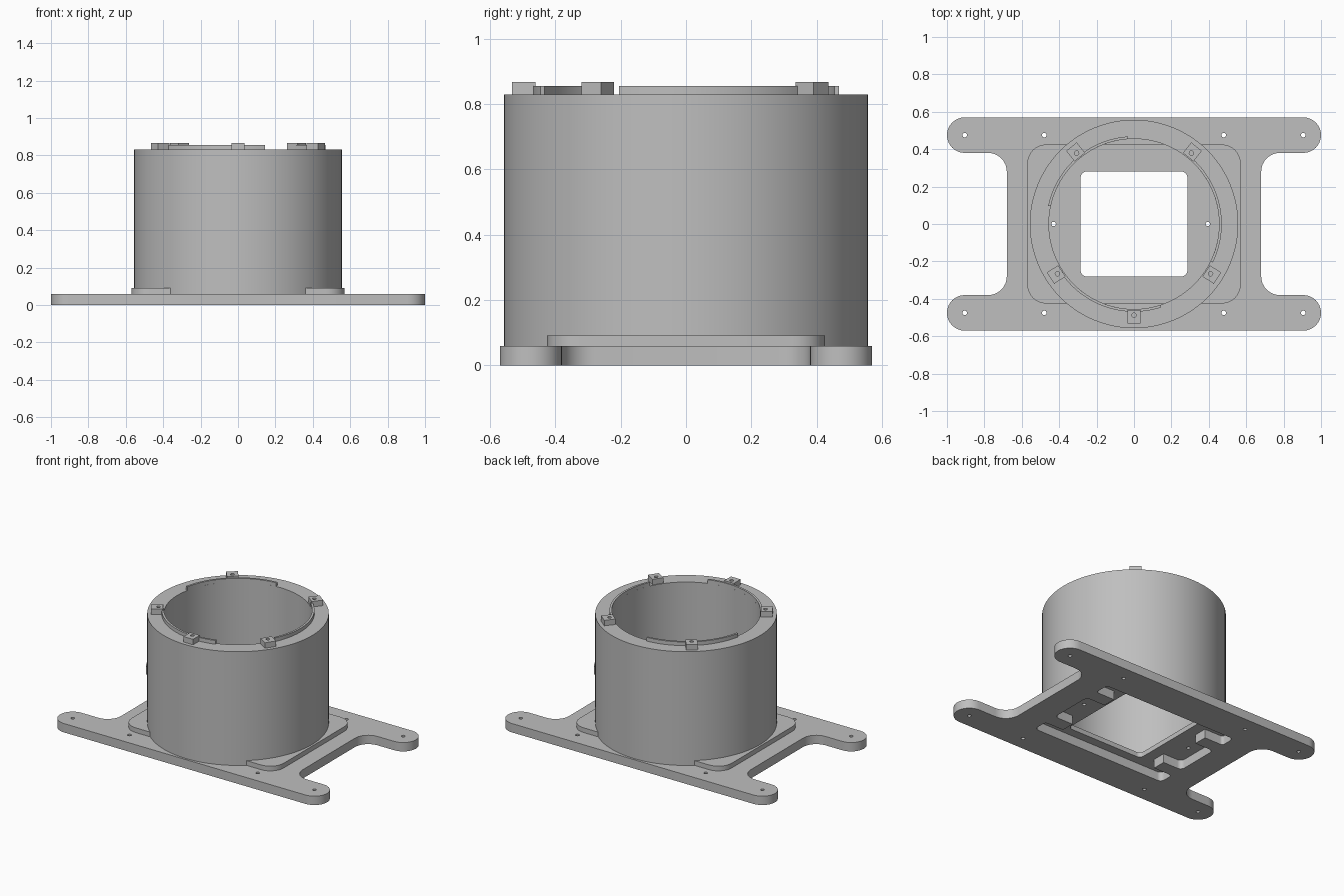
import bpy, bmesh
from math import cos, sin, pi, radians
from mathutils import Vector, Matrix

cube = bpy.data.objects.get("Cube")
if cube:
    bpy.data.objects.remove(cube, do_unlink=True)

# One flat colour
grey = bpy.data.materials.new("plain_grey")
grey.use_nodes = True
COLOUR = (0.52, 0.52, 0.52, 1)
grey.diffuse_color = COLOUR
grey.node_tree.nodes["Principled BSDF"].inputs["Base Color"].default_value = COLOUR


def circle(radius, x=0, y=0, steps=16):
    return [(x + radius * cos(2 * pi * i / steps), y + radius * sin(2 * pi * i / steps))
            for i in range(steps)]


def four_way(quarter):
    """Mirror the corners (x, y, radius) of one quarter into a whole outline."""
    back = quarter[::-1]
    return (quarter + [(-x, y, r) for x, y, r in back]
            + [(-x, -y, r) for x, y, r in quarter] + [(x, -y, r) for x, y, r in back])


def rounded(corners, steps=8):
    """Round each right-angled corner by its own radius."""
    points = []
    for i, (x, y, r) in enumerate(corners):
        p = Vector((x, y))
        u = (Vector(corners[i - 1][:2]) - p).normalized()
        v = (Vector(corners[(i + 1) % len(corners)][:2]) - p).normalized()
        for k in range(steps + 1 if r else 1):
            a = pi / 2 * k / steps
            q = p + r * (u + v) - r * (v * cos(a) + u * sin(a))
            if not points or (q - points[-1]).length > 1e-4:
                points.append(q)
    return points


def slab(name, outlines, bottom, top, turn=0):
    """Extrude an outline with holes between two heights."""
    curve = bpy.data.curves.new(name, "CURVE")
    curve.dimensions = "2D"
    curve.fill_mode = "BOTH"
    curve.extrude = (top - bottom) / 2
    for outline in outlines:
        spline = curve.splines.new("POLY")
        spline.points.add(len(outline) - 1)
        for point, (x, y) in zip(spline.points, outline):
            point.co = (x, y, 0, 1)
        spline.use_cyclic_u = True
    helper = bpy.data.objects.new(name + "_profile", curve)
    bpy.context.collection.objects.link(helper)
    graph = bpy.context.evaluated_depsgraph_get()
    mesh = bpy.data.meshes.new_from_object(helper.evaluated_get(graph))
    bpy.data.objects.remove(helper, do_unlink=True)
    bpy.data.curves.remove(curve)

    bm = bmesh.new()
    bm.from_mesh(mesh)
    bmesh.ops.remove_doubles(bm, verts=bm.verts, dist=1e-5)
    bmesh.ops.recalc_face_normals(bm, faces=bm.faces)
    bm.transform(Matrix.Rotation(turn, 4, "Z")
                 @ Matrix.Translation((0, 0, (top + bottom) / 2)))
    bm.to_mesh(mesh)
    bm.free()
    mesh.materials.clear()
    mesh.materials.append(grey)
    obj = bpy.data.objects.new(name, mesh)
    bpy.context.collection.objects.link(obj)
    bpy.ops.object.select_all(action="DESELECT")
    obj.select_set(True)
    bpy.context.view_layer.objects.active = obj
    bpy.ops.object.shade_smooth_by_angle(angle=radians(30))
    return obj


BASE, FLOOR, RIM = 0.06, 0.092, 0.83
INNER, OUTER, SCREW = 0.455, 0.557, 0.012

# Base plate with four arms, screw holes and a notched pocket
arms = rounded(four_way([(0.68, 0.38, 0.1), (1, 0.38, 0.095), (1, 0.57, 0.095)]))
pocket = rounded(four_way([(0.5, 0.15, 0.03), (0.36, 0.15, 0), (0.36, 0.24, 0),
                           (0.5, 0.24, 0.02), (0.5, 0.34, 0.03)]))
screws = [circle(SCREW, x * sx, 0.475 * sy)
          for x in (0.48, 0.905) for sx in (-1, 1) for sy in (-1, 1)]
slab("base_plate", [arms, pocket] + screws, 0, BASE)

# Upper plate with a square opening
slab("upper_plate",
     [rounded(four_way([(0.57, 0.425, 0.1)])), rounded(four_way([(0.285, 0.28, 0.03)])),
      circle(SCREW, -0.43), circle(SCREW, 0.395)], BASE, FLOOR)

# Round housing
slab("housing_tube", [circle(OUTER, steps=96), circle(INNER, steps=96)], BASE, RIM)

# Three raised lips around the bore
for n in range(3):
    start, span, steps = 94 + 120 * n, 74, 24
    angles = [radians(start + span * i / steps) for i in range(steps + 1)]
    lip = [(r * cos(a), r * sin(a))
           for r, order in ((0.469, angles), (INNER, angles[::-1])) for a in order]
    slab(f"rim_lip_{n + 1}", [lip], RIM, 0.855)

# Five screw blocks on the rim
for n, angle in enumerate((51, 129, 213, 270, 327)):
    block = [(0.46, -0.036), (0.532, -0.036), (0.532, 0.036), (0.46, 0.036)]
    slab(f"rim_block_{n + 1}", [block, circle(SCREW, 0.488)], RIM, 0.867, radians(angle))
